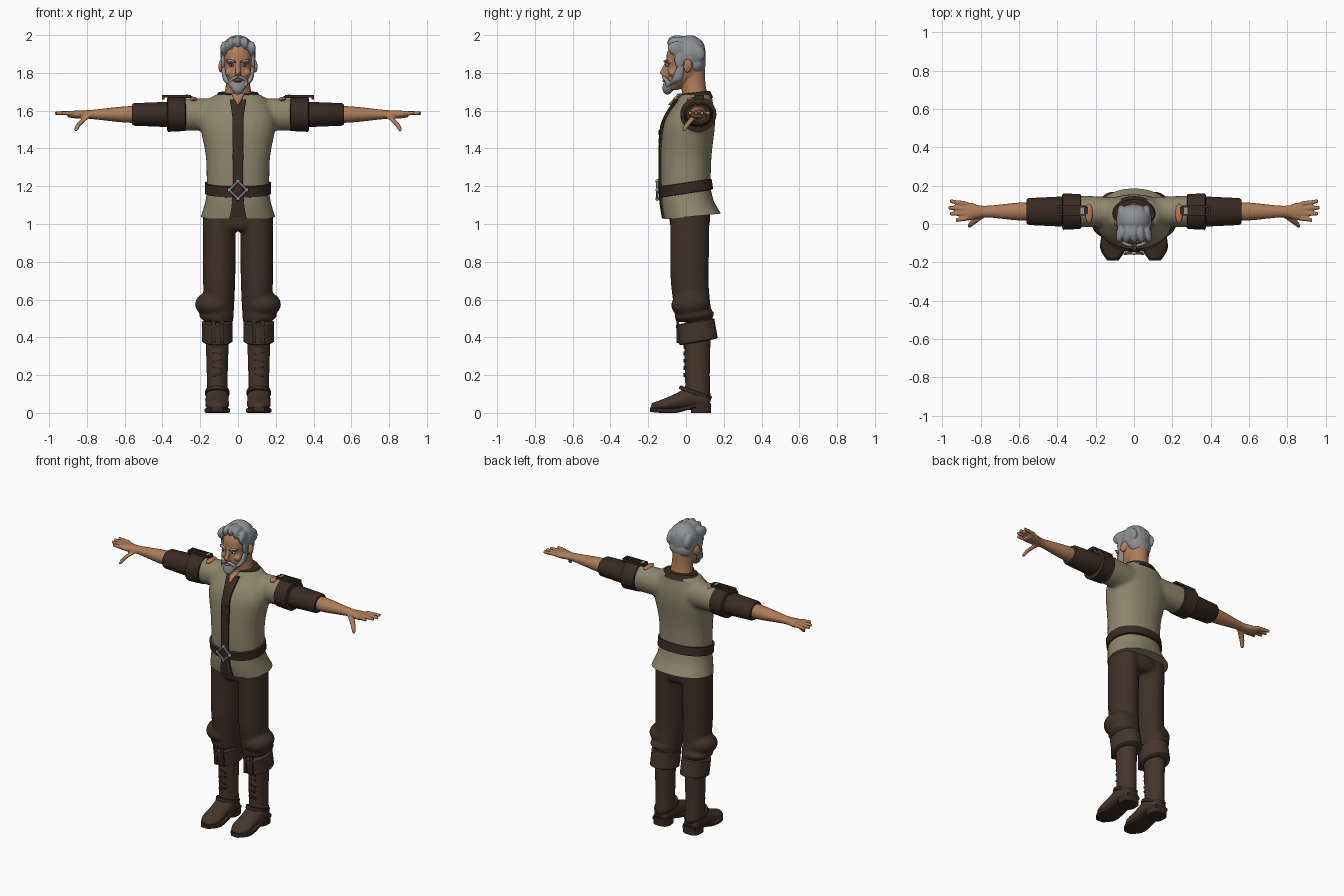
import bpy, bmesh
from math import cos, sin, tau, copysign
from mathutils import Vector, Matrix, Euler

cube = bpy.data.objects.get("Cube")
if cube:
    bpy.data.objects.remove(cube)

X, Y, Z = Vector((1, 0, 0)), Vector((0, 1, 0)), Vector((0, 0, 1))
ARM = Vector((0, .065, 1.58))
LEG = .11


def material(name, red, green, blue):
    m = bpy.data.materials.new(name)
    m.use_nodes = True
    m.diffuse_color = (red, green, blue, 1)
    m.node_tree.nodes["Principled BSDF"].inputs["Base Color"].default_value = m.diffuse_color
    return m


skin = material("tan skin", .42, .2, .1)
ruddy = material("ruddy patch", .52, .19, .1)
grey = material("grey hair", .27, .28, .3)
khaki = material("khaki cloth", .27, .24, .15)
leather = material("dark leather", .04, .024, .016)
cloth = material("brown trousers", .05, .03, .02)
hide = material("boot leather", .06, .036, .024)
steel = material("steel", .3, .31, .32)
white = material("eye white", .5, .47, .42)
dark = material("eye dark", .02, .015, .01)


def power(value, exponent):
    return copysign(abs(value) ** exponent, value)


def eased(rows, steps=4):
    """Pass a smooth curve through a few control rows."""
    rows = [Vector(row) for row in rows]
    padded = [rows[0], *rows, rows[-1]]
    result = []
    for a, b, c, d in zip(padded, padded[1:], padded[2:], padded[3:]):
        for k in range(steps):
            t = k / steps
            tangent_in, tangent_out = (c - a) / 2, (d - b) / 2
            bend = (c - b) * 3 - tangent_in * 2 - tangent_out
            twist = (b - c) * 2 + tangent_in + tangent_out
            result.append(b + tangent_in * t + bend * t * t + twist * t * t * t)
    return result + [rows[-1]]


def loft(bm, rings, u=X, v=Y, sides=24, square=1, mirror=False):
    """Skin a row of (x, y, z, radius along u, radius along v) rings."""
    for side in (1, -1) if mirror else (1,):
        loops = []
        for x, y, z, a, b in rings:
            loop = []
            for i in range(sides):
                t = tau * (i + .5) / sides
                point = Vector((x, y, z)) + u * a * power(cos(t), square) + v * b * power(sin(t), square)
                point.x *= side
                loop.append(bm.verts.new(point))
            loops.append(loop)
        for low, high in zip(loops, loops[1:]):
            for i in range(sides):
                j = (i + 1) % sides
                bm.faces.new((low[i], low[j], high[j], high[i]))
        bm.faces.new(loops[0][::-1])
        bm.faces.new(loops[-1])


def upright(bm, rows, x=0, **options):
    """Smooth column from (height, y, half width, half depth) rows."""
    loft(bm, [(x, y, z, a, b) for z, y, a, b in eased(rows)], mirror=x > 0, **options)


def along_arms(bm, rows):
    """Smooth pair of arm tubes from (distance, half depth, half height) rows."""
    loft(bm, [(x, ARM.y, ARM.z, a, b) for x, a, b in eased(rows)], Y, Z, mirror=True)


def band(bm, centre, a, b, half, u=X, v=Y, flare=1, **options):
    """Short cuff with turned-in rims."""
    axis = u.cross(v)
    rings = []
    for t, k in ((-1, .9), (-.9, 1), (.9, flare), (1, flare * .9)):
        rings.append((*(Vector(centre) + axis * half * t), a * k, b * k))
    loft(bm, rings, u, v, sides=40, **options)


def placed(loc, size, rot, mirror):
    for side in (1, -1) if mirror else (1,):
        turn = Euler((rot[0], rot[1] * side, rot[2] * side))
        yield Matrix.LocRotScale(Vector((loc[0] * side, loc[1], loc[2])), turn, Vector(size))


def blob(bm, loc, radii, rot=(0, 0, 0), mirror=False):
    for matrix in placed(loc, radii, rot, mirror):
        bmesh.ops.create_uvsphere(bm, u_segments=20, v_segments=12, radius=1, matrix=matrix)


def box(bm, loc, size, rot=(0, 0, 0), mirror=False):
    for matrix in placed(loc, size, rot, mirror):
        bmesh.ops.create_cube(bm, size=1, matrix=matrix)


def finish(bm, name, mat, voxel=0, smooth=3):
    """Turn the bmesh into an object, optionally fused into one soft skin."""
    bmesh.ops.recalc_face_normals(bm, faces=bm.faces)
    mesh = bpy.data.meshes.new(name)
    bm.to_mesh(mesh)
    bm.free()
    mesh.materials.append(mat)
    ob = bpy.data.objects.new(name, mesh)
    bpy.context.collection.objects.link(ob)
    bpy.ops.object.select_all(action='DESELECT')
    ob.select_set(True)
    bpy.context.view_layer.objects.active = ob
    bpy.ops.object.shade_smooth_by_angle()
    if voxel:
        fuse = ob.modifiers.new("fuse", 'REMESH')
        fuse.mode, fuse.voxel_size, fuse.use_smooth_shade = 'VOXEL', voxel, True
        soft = ob.modifiers.new("soften", 'SMOOTH')
        soft.factor, soft.iterations = .5, smooth


def single(name, mat, build, *args, **options):
    """Object made by one call of a building function."""
    bm = bmesh.new()
    build(bm, *args, **options)
    finish(bm, name, mat)


# Head with jaw, neck, nose, brow ridge, cheeks and ears
bm = bmesh.new()
blob(bm, (0, 0, 1.88), (.085, .105, .1))
upright(bm, [(1.71, -.07, .03, .03), (1.75, -.04, .06, .06), (1.8, -.01, .075, .09), (1.88, 0, .08, .1)])
upright(bm, [(1.61, .06, .09, .07), (1.73, .04, .065, .065), (1.83, .03, .06, .07)])
loft(bm, [(0, -.1, 1.86, .01, .01), (0, -.12, 1.8, .015, .02), (0, -.11, 1.78, .02, .01)])
blob(bm, (.035, -.09, 1.86), (.03, .016, .01), (0, .1, -.3), mirror=True)
blob(bm, (.045, -.07, 1.8), (.025, .025, .02), mirror=True)
blob(bm, (.09, .01, 1.835), (.012, .024, .036), (-.15, 0, .3), mirror=True)
finish(bm, "head", skin, voxel=.006)

# Eyes, brows and lip
single("eye_whites", white, blob, (.035, -.1, 1.84), (.015, .008, .007), (0, 0, -.3), mirror=True)
single("pupils", dark, blob, (.034, -.106, 1.84), (.006, .005, .006), mirror=True)
single("eyebrows", grey, blob, (.037, -.106, 1.863), (.03, .01, .007), (0, -.15, .35), mirror=True)
single("lower_lip", ruddy, blob, (0, -.115, 1.757), (.02, .01, .006))

# Hair: cap, nape, swept-back locks and temples
bm = bmesh.new()
blob(bm, (0, .02, 1.9), (.095, .085, .1))
blob(bm, (0, .05, 1.85), (.08, .055, .06))
for i in range(-2, 3):
    drop = i * i * .008
    blob(bm, (i / 30, -.035, 1.957 - drop), (.023, .065, .042), (-.2, 0, i * .12))
    blob(bm, (i / 30, .05, 1.94 - drop), (.022, .055, .045), (-.7, 0, 0))
blob(bm, (.078, -.035, 1.87), (.014, .026, .05), mirror=True)
finish(bm, "hair", grey, voxel=.006)

# Beard: sideburns and jaw band, pointed chin, moustache
bm = bmesh.new()
loft(bm, eased([(.078, -.025, 1.84, .01, .02), (.06, -.05, 1.76, .018, .03), (0, -.09, 1.725, .02, .03)]), mirror=True)
upright(bm, [(1.75, -.09, .042, .03), (1.71, -.095, .035, .03), (1.685, -.1, .01, .01)])
blob(bm, (.022, -.113, 1.772), (.03, .014, .01), (0, .45, .3), mirror=True)
blob(bm, (.044, -.1, 1.75), (.01, .012, .024), mirror=True)
finish(bm, "beard", grey, voxel=.006, smooth=2)

# Shirt body with sleeves, and its skirt below the belt
bm = bmesh.new()
upright(bm, [(1.14, 0, .167, .13), (1.35, 0, .17, .135), (1.54, .02, .2, .135), (1.66, .05, .15, .09),
             (1.69, .055, .1, .08)], square=.9)
along_arms(bm, [(.08, .075, .085), (.34, .086, .086)])
finish(bm, "shirt", khaki, voxel=.012, smooth=5)
single("shirt_skirt", khaki, upright, [(1.18, 0, .163, .13), (1.11, .01, .175, .137), (1.04, .035, .196, .15)],
       v=Y + Z * .1, square=.9, sides=40)
single("shoulder_patches", ruddy, blob, (.235, .055, 1.66), (.02, .05, .013), mirror=True)

# Collar, open throat, laced placket
single("collar", leather, band, (0, .053, 1.677), .125, .09, .02, v=Y + Z * .12, flare=.85)
single("throat", skin, upright, [(1.63, -.083, .004, .014), (1.69, -.03, .036, .014)])
single("placket", leather, upright, [(1.03, -.116, .046, .012), (1.17, -.133, .028, .012), (1.46, -.133, .03, .01),
                                     (1.56, -.112, .03, .01), (1.66, -.048, .045, .014)], sides=12, square=.5)
bm = bmesh.new()
for i in range(6):
    box(bm, (0, -.14, 1.26 + i * .045), (.05, .01, .01), (0, .35 * (-1) ** i, 0))
finish(bm, "placket_laces", leather)

# Belt and diamond buckle
single("belt", leather, band, (0, 0, 1.19), .176, .14, .03, v=Y + Z * .16, square=.9)
bm = bmesh.new()
corners = [Vector((0, -.152, 1.18)) + (X * cos(t) + Z * sin(t)) * .046 for t in (0, tau / 4, tau / 2, -tau / 4)]
for k, corner in enumerate(corners):
    previous = corners[k - 1]
    across = (corner - previous).cross(Y).normalized()
    loft(bm, [(*previous, .008, .008), (*corner, .008, .008)], across, Y, sides=8)
    blob(bm, corner, (.011, .01, .011))
finish(bm, "belt_buckle", steel)

# Sleeve trims, under-sleeves, shoulder straps
single("sleeve_trims", leather, band, ARM + X * .325, .091, .088, .05, u=Y, v=Z, flare=1.05, mirror=True)
single("under_sleeves", leather, band, ARM + X * .45, .08, .068, .11, u=Y, v=Z, flare=.88, mirror=True)
bm = bmesh.new()
for y in (.05, .09):
    box(bm, (.325, y, 1.677), (.15, .012, .014), mirror=True)
box(bm, (.395, .07, 1.672), (.014, .05, .024), mirror=True)
box(bm, (.3, .07, 1.672), (.12, .035, .012), mirror=True)
finish(bm, "shoulder_straps", leather)
single("strap_buckles", steel, box, (.27, .07, 1.68), (.018, .034, .01), mirror=True)

# Forearms, palms, fingers and thumbs
bm = bmesh.new()
along_arms(bm, [(.5, .046, .044), (.6, .047, .043), (.78, .03, .024), (.85, .046, .022), (.9, .045, .015)])
for i in range(4):
    base, tip, reach = .03 + i * .025, .02 + i * .033, .97 - (i - 2) ** 2 / 100
    loft(bm, [(.87, base, 1.587, .013, .013), (reach, tip, 1.587, .01, .01)], Y, Z, sides=10, mirror=True)
loft(bm, eased([(.79, .05, 1.575, .02, .02), (.84, .01, 1.53, .016, .016), (.86, -.012, 1.493, .01, .01)]),
     sides=10, mirror=True)
finish(bm, "forearms_and_hands", skin, voxel=.006, smooth=2)

# Trousers with folds gathered below the knee
bm = bmesh.new()
upright(bm, [(.965, .02, .12, .09), (1, .02, .178, .106), (1.1, .02, .165, .11)])
upright(bm, [(1.06, .02, .085, .105), (.85, .02, .087, .102), (.68, .02, .085, .1), (.48, .045, .075, .096)], x=.1)
blob(bm, (.127, .025, .575), (.102, .105, .07), (.1, 0, 0), mirror=True)
blob(bm, (.115, .045, .515), (.092, .108, .035), (.1, 0, 0), mirror=True)
finish(bm, "trousers", cloth, voxel=.01, smooth=4)

# Boots: shafts and feet
bm = bmesh.new()
upright(bm, [(.44, .06, .064, .072), (.2, .06, .056, .067), (.06, .066, .058, .066)], x=LEG)
foot = [(.12, .055, .045, .04), (.05, .085, .06, .07), (-.05, .06, .062, .045), (-.13, .04, .063, .03), (-.185, .035, .03, .016)]
loft(bm, [(LEG, y, z, a, b) for y, z, a, b in eased(foot)], X, Z, mirror=True)
finish(bm, "boots", hide, voxel=.01)

# Arched soles and block heels
bm = bmesh.new()
sole = [(.13, .04, .045, .012), (.05, .038, .055, .012), (-.05, .013, .06, .013), (-.13, .013, .066, .013), (-.19, .017, .03, .012)]
loft(bm, [(LEG, y, z, a, b) for y, z, a, b in eased(sole)], X, Z, square=.4, mirror=True)
loft(bm, [(LEG, .08, z, .056, .054) for z in (0, .05)], square=.7, mirror=True)
finish(bm, "soles_and_heels", leather)

# Turned-down boot cuffs, front tabs, ankle straps and lacing
single("boot_cuffs", hide, band, (LEG, .057, .43), .082, .102, .055, v=Y + Z * .18, mirror=True)
bm = bmesh.new()
for x in (.085, .13):
    box(bm, (x, -.043, .43), (.02, .014, .12), mirror=True)
band(bm, (LEG, .05, .107), .064, .085, .01, v=Y - Z * .35, mirror=True)
for i in range(5):
    box(bm, (LEG, -.006, .2 + i * .038), (.05, .014, .01), (0, .2 * (-1) ** i, 0), mirror=True)
finish(bm, "boot_straps", leather)
